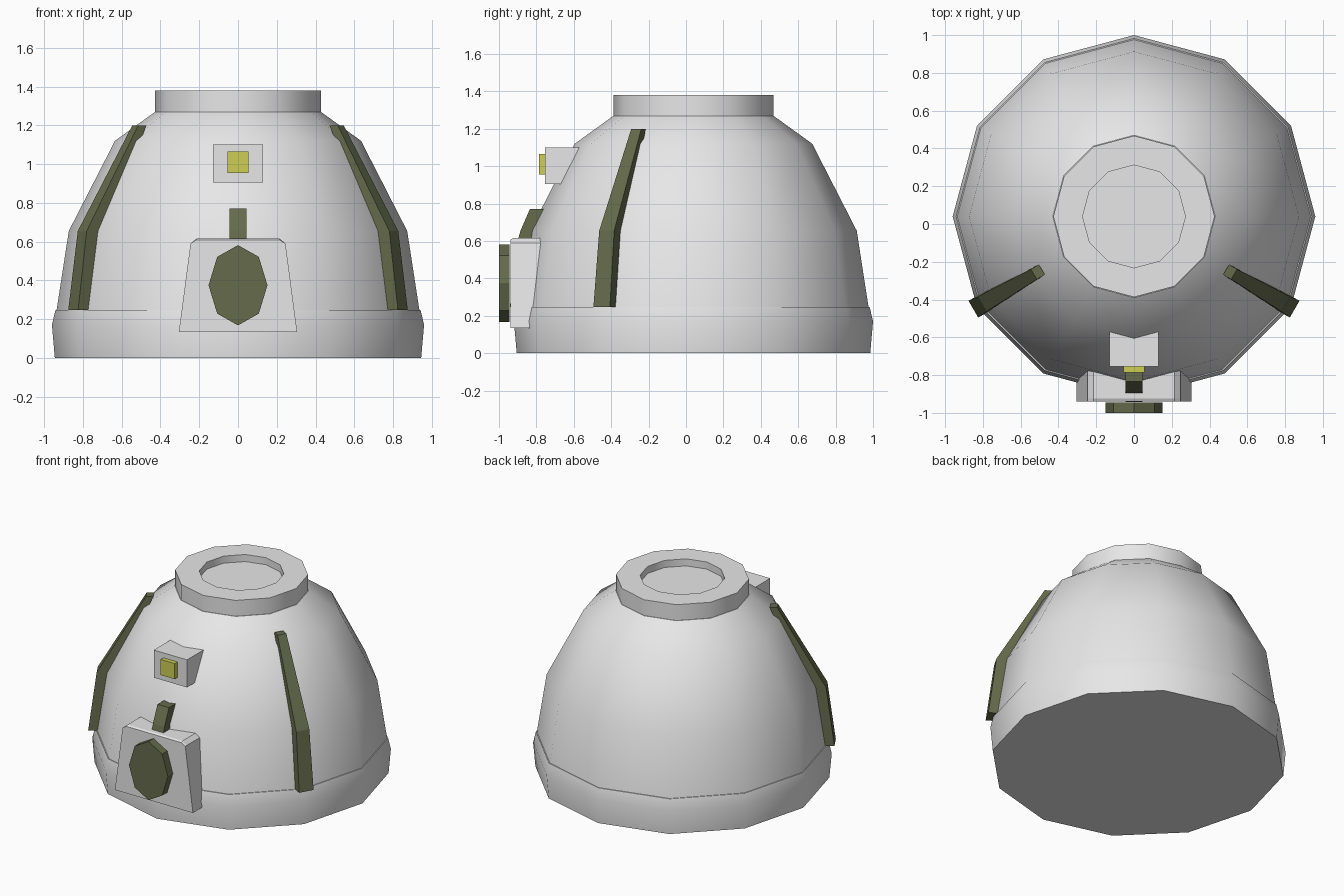
import bpy, bmesh, math
from mathutils import Vector

if "Cube" in bpy.data.objects:
    bpy.data.objects.remove(bpy.data.objects["Cube"])

CY = 0.04   # y of the body axis


def material(name, rgb):
    m = bpy.data.materials.new(name)
    m.diffuse_color = (*rgb, 1)
    m.use_nodes = True
    m.node_tree.nodes["Principled BSDF"].inputs["Base Color"].default_value = m.diffuse_color
    return m


GREY = material("light grey", (0.8, 0.8, 0.8))
OLIVE = material("dark olive", (0.13, 0.147, 0.072))
YELLOW = material("yellow", (0.61, 0.62, 0.09))


def finish(name, bm, mat, smooth=None):
    bmesh.ops.recalc_face_normals(bm, faces=bm.faces)
    me = bpy.data.meshes.new(name)
    bm.to_mesh(me)
    bm.free()
    me.materials.append(mat)
    ob = bpy.data.objects.new(name, me)
    bpy.context.collection.objects.link(ob)
    if smooth:
        bpy.ops.object.select_all(action='DESELECT')
        ob.select_set(True)
        bpy.context.view_layer.objects.active = ob
        bpy.ops.object.shade_smooth_by_angle(angle=math.radians(smooth))
    return ob


def loft(name, rings, mat, smooth=None):
    """Skin a list of equal-length point rings and cap both ends."""
    bm = bmesh.new()
    vs = [[bm.verts.new(p) for p in ring] for ring in rings]
    n = len(vs[0])
    for a, b in zip(vs, vs[1:]):
        for i in range(n):
            j = (i + 1) % n
            bm.faces.new((a[i], a[j], b[j], b[i]))
    bm.faces.new(vs[0])
    bm.faces.new(vs[-1])
    return finish(name, bm, mat, smooth)


def lathe(name, profile, mat, smooth):
    """Twelve-sided turned part from (radius, z) points."""
    angles = [math.tau * i / 12 for i in range(12)]
    rings = [[(r * math.cos(a), CY + r * math.sin(a), z) for a in angles]
             for r, z in profile]
    return loft(name, rings, mat, smooth)


def prism(name, outline, y0, y1, mat):
    """Extrude an (x, z) outline along y."""
    return loft(name, [[(x, y, z) for x, z in outline] for y in (y0, y1)], mat)


def rect(w, z0, z1):
    return [(-w, z0), (w, z0), (w, z1), (-w, z1)]


def rib(name, degrees, stations):
    """Strip hugging the dome: stations are (z, inner r, outer r, width)."""
    a = math.radians(degrees)
    out = Vector((math.cos(a), math.sin(a), 0))
    side = Vector((-math.sin(a), math.cos(a), 0))
    rings = []
    for z, r0, r1, w in stations:
        c = Vector((0, CY, z))
        rings.append([c + out * r + side * s * w / 2
                      for r, s in ((r0, -1), (r1, -1), (r1, 1), (r0, 1))])
    return loft(name, rings, OLIVE)


# Turned body: base band, dome and collar with a shallow recess
lathe("base_band", [(0.945, 0), (0.96, 0.17), (0.942, 0.247)], GREY, 35)
lathe("dome", [(0.937, 0.24), (0.873, 0.655), (0.635, 1.12), (0.43, 1.268)], GREY, 35)
lathe("collar", [(0.427, 1.262), (0.427, 1.38), (0.272, 1.38), (0.272, 1.33)], GREY, 35)

# Side ribs and the short front rib
side_stations = [(0.247, 0.88, 0.982, 0.102), (0.655, 0.82, 0.928, 0.092),
                 (1.2, 0.563, 0.612, 0.062)]
for label, deg in (("right", -30), ("left", -150)):
    rib(label + "_rib", deg, side_stations)
rib("front_rib", -90, [(0.247, 0.88, 0.982, 0.09), (0.6, 0.83, 0.94, 0.09),
                       (0.655, 0.81, 0.925, 0.09), (0.77, 0.77, 0.875, 0.09)])

# Front housing: tapered block with chamfered top corners and front top edge
outer = [(-0.305, 0.135), (0.305, 0.135), (0.245, 0.59), (0.215, 0.615),
         (-0.215, 0.615), (-0.245, 0.59)]
inner = [(x, min(z, 0.608)) for x, z in outer]
loft("front_housing", [[(x, -0.72, z) for x, z in outer],
                       [(x, -0.925, z) for x, z in outer],
                       [(x, -0.939, z) for x, z in inner]], GREY)

# Oval eight-sided hatch on the housing
oval = [(0.152 * math.sin(math.tau * i / 8), 0.375 + 0.207 * math.cos(math.tau * i / 8))
        for i in range(8)]
prism("oval_hatch", oval, -0.944, -1.0, OLIVE)

# Lamp box and its yellow lens
prism("lamp_box", rect(0.13, 0.905, 1.1), -0.5, -0.755, GREY)
prism("lamp_lens", rect(0.055, 0.955, 1.065), -0.75, -0.785, YELLOW)
